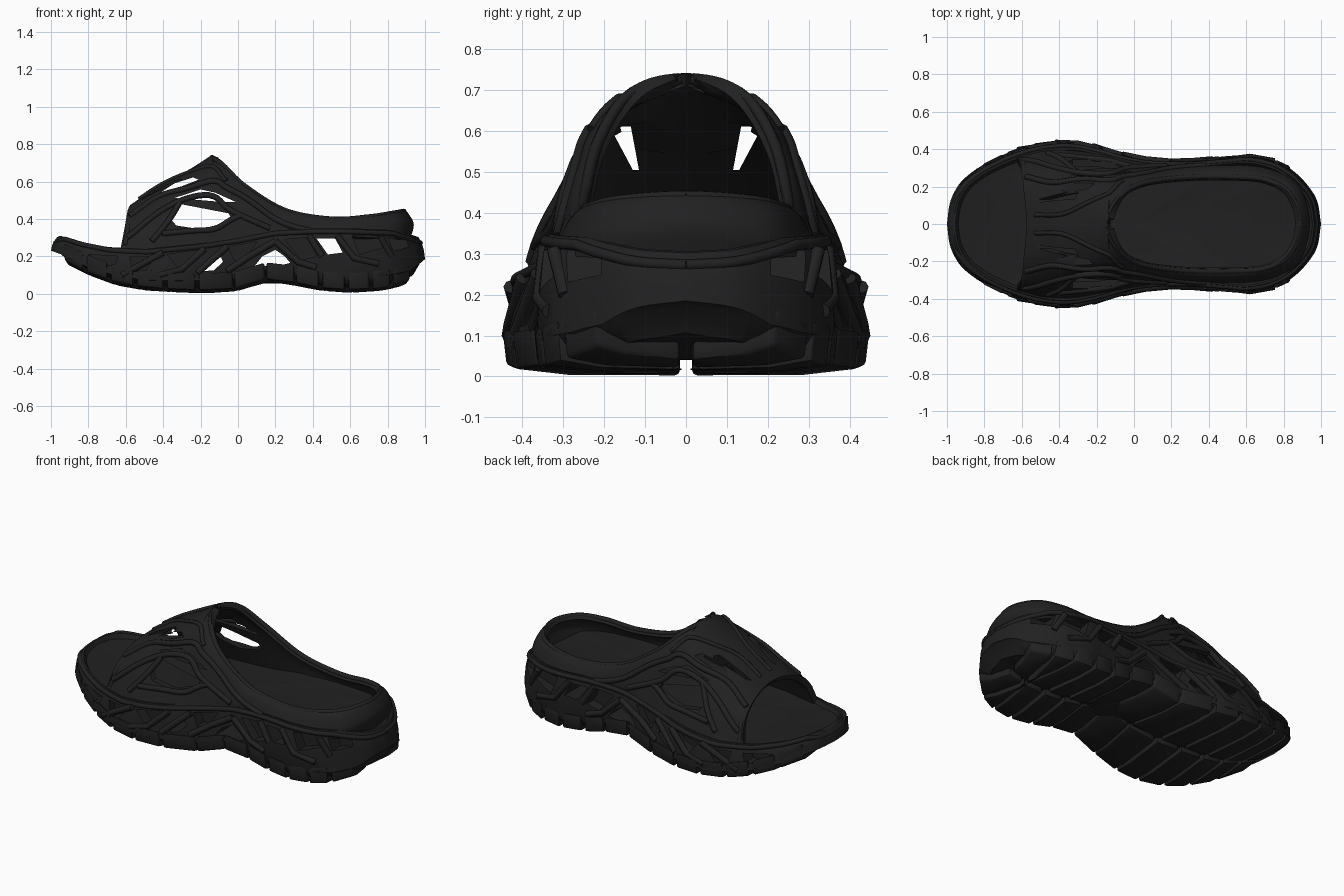
import bpy, bmesh, math
from mathutils import Vector

if "Cube" in bpy.data.objects:
    bpy.data.objects.remove(bpy.data.objects["Cube"])

mat = bpy.data.materials.new("matte_black")
mat.diffuse_color = (0.015, 0.015, 0.015, 1)
mat.use_nodes = True
mat.node_tree.nodes["Principled BSDF"].inputs["Base Color"].default_value = mat.diffuse_color


def lerp(table, x):
    for (a, p), (b, q) in zip(table, table[1:]):
        if x <= b:
            return p + (q - p) * max(0, (x - a) / (b - a))
    return table[-1][1]


def spline(pts, u, end=None, start=None):
    """Catmull-Rom through vectors; start and end are optional ghost points."""
    n = len(pts)
    i = min(int(u), n - 2)
    t = u - i
    a = pts[i - 1] if i else (start if start is not None else 2 * pts[0] - pts[1])
    b, c = pts[i], pts[i + 1]
    d = pts[i + 2] if i + 2 < n else (end if end is not None else 2 * c - b)
    return 0.5 * (2 * b + (c - a) * t + (2 * a - 5 * b + 4 * c - d) * t * t
                  + (3 * b - a - 3 * c + d) * t ** 3)


def mirrored(v):
    return Vector((v.x, -v.y, v.z))


def add(name, verts, faces, weld=True):
    me = bpy.data.meshes.new(name)
    me.from_pydata([tuple(v) for v in verts], [], faces)
    bm = bmesh.new()
    bm.from_mesh(me)
    if weld:
        bmesh.ops.remove_doubles(bm, verts=bm.verts, dist=0.0008)
    bmesh.ops.recalc_face_normals(bm, faces=bm.faces)
    top = max(bm.faces, key=lambda f: f.calc_center_median().z)
    if top.normal.z < 0:
        bmesh.ops.reverse_faces(bm, faces=bm.faces)
    bm.to_mesh(me)
    bm.free()
    ob = bpy.data.objects.new(name, me)
    bpy.context.collection.objects.link(ob)
    return ob


def finish(ob, angle=35):
    """Bake modifiers or curve to a plain mesh, colour and smooth it."""
    dg = bpy.context.evaluated_depsgraph_get()
    me = bpy.data.meshes.new_from_object(ob.evaluated_get(dg))
    name = ob.name
    bpy.data.objects.remove(ob)
    ob = bpy.data.objects.new(name, me)
    bpy.context.collection.objects.link(ob)
    me.materials.clear()
    me.materials.append(mat)
    bpy.ops.object.select_all(action='DESELECT')
    ob.select_set(True)
    bpy.context.view_layer.objects.active = ob
    bpy.ops.object.shade_smooth_by_angle(angle=math.radians(angle))


def cut(ob, prisms, axis='Y'):
    """Subtract prisms: outline in xz (axis Y) or yz (axis X), from, to."""
    vs, fs = [], []
    for poly, a, b in prisms:
        o, n = len(vs), len(poly)
        for e in (a, b):
            vs += [(p, e, z) if axis == 'Y' else (e, p, z) for p, z in poly]
        fs += [list(range(o, o + n)), list(range(o + n, o + 2 * n))]
        fs += [(o + i, o + (i + 1) % n, o + n + (i + 1) % n, o + n + i) for i in range(n)]
    c = add(ob.name + "_cutter", vs, fs)
    c.hide_render = True
    m = ob.modifiers.new("cut", 'BOOLEAN')
    m.object, m.solver = c, 'EXACT'
    return c


def tubes(name, paths, radius):
    """Rounded ridges along paths, repeated on both sides."""
    cu = bpy.data.curves.new(name, 'CURVE')
    cu.dimensions, cu.bevel_depth, cu.bevel_resolution, cu.use_fill_caps = '3D', radius, 2, True
    for path in paths:
        for s in (1, -1):
            sp = cu.splines.new('POLY')
            sp.points.add(len(path) - 1)
            for p, v in zip(sp.points, path):
                p.co = (v[0], s * v[1], v[2], 1)
    ob = bpy.data.objects.new(name, cu)
    bpy.context.collection.objects.link(ob)
    finish(ob, 60)


# Plan outline, underside height and rim height along the length
WIDTH = [(-1, 0), (-.985, .11), (-.95, .19), (-.9, .25), (-.8, .32), (-.65, .39), (-.5, .432),
         (-.35, .442), (-.2, .415), (-.05, .37), (.1, .345), (.3, .34), (.5, .355), (.62, .365),
         (.75, .34), (.85, .285), (.93, .205), (.98, .12), (1, 0)]
UNDER = [(-1, .21), (-.9, .15), (-.8, .10), (-.65, .045), (-.5, .018), (-.3, .006), (-.1, .0),
         (0, .015), (.1, .055), (.2, .07), (.3, .045), (.42, .018), (.6, .005), (.75, .015),
         (.85, .03), (.93, .065), (1, .15)]
RIM = [(-1, .29), (-.95, .31), (-.85, .28), (-.7, .25), (-.5, .24), (-.2, .27), (0, .30),
       (.2, .34), (.4, .35), (.6, .35), (.85, .34), (.93, .315), (1, .29)]

# Sole: stacked outline rings from underside, up the sidewall, into the footbed
half = [Vector(p) for p in WIDTH]
side = [spline(half, i / 5) for i in range(5 * (len(half) - 1) + 1)]
loop = [(p.x, max(p.y, 0)) for p in side] + [(p.x, -max(p.y, 0)) for p in side[-2:0:-1]]
RINGS = [(.97, 0, .03), (.6, 0, .03), (.3, 0, .03), (.06, 0, .03), (.02, 0, .05), (0, .25, .0),
         (.006, .6, 0), (.018, .85, 0), (.034, 1, 0), (.045, 1, 0), (.06, 1, -.022),
         (.3, 1, -.03), (.6, 1, -.03), (.97, 1, -.03)]
verts, faces, n = [], [], len(loop)
for d, f, off in RINGS:
    sx, sy = 1 - d, 1 - (2.3 * d if d < .1 else .2 + .8 * (d - .1) / .9)
    for x, y in loop:
        x *= sx
        lo, hi = lerp(UNDER, x), lerp(RIM, x)
        verts.append((x, y * sy, lo + (hi - lo) * f + off))
for r in range(len(RINGS) - 1):
    faces += [(r * n + i, r * n + (i + 1) % n, (r + 1) * n + (i + 1) % n, (r + 1) * n + i)
              for i in range(n)]
faces += [list(range(n)), list(range((len(RINGS) - 1) * n, len(RINGS) * n))]
sole = add("sole", verts, faces, weld=False)

# Tunnels through the sole and shallow pockets in its sidewalls
tunnels = [[(-.20, .12), (-.15, .18), (-.09, .195), (-.08, .17), (-.13, .125)],
           [(.09, .15), (.13, .2), (.2, .235), (.25, .2), (.28, .165), (.2, .145)],
           [(.42, .295), (.52, .295), (.56, .22), (.48, .21)]]
pockets = [[(-.80, .21), (-.64, .2), (-.66, .15), (-.72, .15)],
           [(-.58, .2), (-.44, .2), (-.50, .12), (-.56, .12)],
           [(-.38, .21), (-.2, .235), (-.25, .17), (-.32, .14)],
           [(-.05, .25), (.1, .28), (.03, .17), (-.02, .18)],
           [(.25, .29), (.37, .3), (.42, .2), (.34, .18)],
           [(.61, .31), (.74, .315), (.78, .25), (.65, .21)],
           [(.80, .31), (.90, .30), (.92, .25), (.83, .23)]]
prisms = [(p, -1, 1) for p in tunnels]
for p in pockets:
    y = lerp(WIDTH, sum(q[0] for q in p) / 4) - .065
    prisms += [(p, y, 1), (p, -1, -y)]
cutter = cut(sole, prisms)
finish(sole)
bpy.data.objects.remove(cutter)

# Tread lugs: slanted blocks either side of a centre groove, wrapping up the side
spans = [(-.93, -.83), (-.81, -.70), (-.68, -.56), (-.54, -.40), (-.38, -.23), (-.21, -.03),
         (-.02, .14), (.15, .30), (.31, .43), (.45, .57), (.59, .70), (.72, .81), (.83, .92)]
for k, (a, b) in enumerate(spans):
    for s, label in ((1, "left"), (-1, "right")):
        vs, fs = [], []
        for j in range(4):
            f = j / 3
            for x, top in ((a, 0), (b, 0), (b, 1), (a, 1)):
                w = lerp(WIDTH, x)
                xx = x + .05 * (1 - f) * (1 if x < .8 else -1)
                y = .015 + (w * (1.0 + .025 * top) - .015) * f
                z = lerp(UNDER, xx) + (.05 + .06 * (f == 1) if top else .015 * (f == 1))
                vs.append((xx, s * y, z))
        for j in range(3):
            fs += [(4 * j + i, 4 * j + (i + 1) % 4, 4 * j + 4 + (i + 1) % 4, 4 * j + 4 + i)
                   for i in range(4)]
        fs += [(0, 1, 2, 3), (12, 13, 14, 15)]
        lug = add(f"tread_lug_{label}_{k}", vs, fs)
        bv = lug.modifiers.new("bevel", 'BEVEL')
        bv.width, bv.segments = .012, 2
        finish(lug)

# Upper: ribs from the sole edge up to the centre line, then to the collar
RIBS = [[(-.63, .36, .23), (-.605, .305, .36), (-.59, .18, .445), (-.575, 0, .475)],
        [(-.45, .40, .23), (-.43, .325, .40), (-.42, .20, .535), (-.42, 0, .58)],
        [(-.28, .39, .25), (-.27, .315, .42), (-.26, .205, .605), (-.26, 0, .665)],
        [(-.14, .37, .26), (-.13, .305, .43), (-.13, .20, .65), (-.14, 0, .742)],
        [(-.02, .345, .28), (-.04, .305, .42), (-.06, .24, .59), (-.085, .13, .71)],
        [(.12, .325, .30), (.1, .30, .41), (.08, .26, .52), (.03, .21, .595)],
        [(.28, .315, .31), (.27, .305, .37), (.26, .28, .43), (.25, .245, .46)],
        [(.5, .32, .31), (.5, .31, .345), (.5, .285, .39), (.5, .25, .413)],
        [(.72, .305, .30), (.72, .29, .345), (.71, .265, .4), (.7, .235, .425)],
        [(.87, .21, .29), (.88, .205, .35), (.86, .19, .41), (.83, .16, .445)],
        [(.92, 0, .29), (.94, 0, .37), (.91, 0, .43), (.885, 0, .455)]]
rails = [[Vector(r[j]) for r in RIBS] for j in range(4)]


def skin(u, t):
    pts = [spline(rail, u, mirrored(rail[-2])) for rail in rails[:3]]
    top = rails[3]
    if u <= 3:
        pts.append(spline(top[:4], u))
    else:
        pts.append(spline(top[3:], u - 3, mirrored(top[-2]), mirrored(top[4])))
    for p in pts:
        p.y = max(p.y, 0)
    v = spline(pts, t, mirrored(pts[2]) if u <= 3 else None)
    v.y = max(v.y, 0)
    return v


NU, NT = 80, 12
verts, faces = [], []
for s in (1, -1):
    o = len(verts)
    for i in range(NU + 1):
        for j in range(NT + 1):
            v = skin(i * 10 / NU, j * 3 / NT)
            verts.append((v.x, s * v.y, v.z))
    for i in range(NU):
        for j in range(NT):
            q = o + i * (NT + 1) + j
            faces.append((q, q + 1, q + NT + 2, q + NT + 1)[::s])
upper = add("upper", verts, faces)
so = upper.modifiers.new("thickness", 'SOLIDIFY')
so.thickness, so.offset = .035, -1
cutters = [cut(upper, [(p, -1, 1) for p in (
    [(-.36, .40), (-.31, .48), (-.18, .455), (-.05, .43), (-.03, .39), (-.2, .345), (-.33, .365)],
    [(-.34, .512), (-.2, .558), (-.12, .54), (-.01, .49), (-.1, .492)],
    [(-.41, .545), (-.34, .59), (-.24, .622), (-.21, .61), (-.3, .575)])])]
# slots facing the toe, either side of the centre
slots = [[(.115, .505), (.13, .505), (.178, .595), (.165, .612), (.135, .612)]]
cutters.append(cut(upper, [([(s * y, z) for y, z in p], -.8, -.24)
                           for p in slots for s in (1, -1)], 'X'))
finish(upper, 40)
for c in cutters:
    bpy.data.objects.remove(c)


# Raised straps, collar roll and toe edge on the upper
def trace(keys, steps=6):
    ks = [Vector(k) for k in keys]
    return [skin(*spline(ks, i / steps)) for i in range(steps * (len(ks) - 1) + 1)]


tubes("upper_strap", [trace(k) for k in (
    [(.15, .5), (.9, 1.15), (1.8, 1.45), (3, 1.4), (4.2, 1.1), (5.4, .5)],
    [(.1, 1.5), (.9, 1.85), (1.9, 1.75), (3, 1.75), (4.5, 1.8), (5.6, 1.2), (6.5, .6)],
    [(.9, .3), (1.3, .8), (1.7, 1.4)],
    [(1.2, .5), (2.2, .5), (3.2, .55), (4.4, 1.0)])], .016)
tubes("centre_strap", [trace([(.3, 2.75), (1.2, 2.75), (2, 2.5), (3, 2.2), (4, 2.1)])], .012)
tubes("collar_roll", [[skin(3 + i * 7 / 60, 2.93) + Vector((0, 0, -.012)) for i in range(61)]], .014)
tubes("toe_opening_edge", [[skin(.04, .3 + i * 2.7 / 20) + Vector((.012, 0, -.012)) for i in range(21)]], .014)

# Sidewall trim line and diagonal struts
tubes("rim_trim", [[(p.x * .975, max(p.y, 0) * .94, lerp(RIM, p.x) - .018) for p in side]], .014)
struts = [[(-.62, .1), (-.4, .22)], [(-.42, .1), (-.3, .13), (-.18, .24)], [(-.22, .11), (-.06, .25)],
          [(-.06, .12), (.06, .2), (.2, .28)], [(.2, .28), (.32, .17), (.42, .14)],
          [(.38, .31), (.45, .2)], [(.53, .31), (.62, .19), (.75, .16)], [(.76, .31), (.82, .2)]]
tubes("side_strut", [[(x, lerp(WIDTH, x) * (.99 - .13 * max(0, z - .12)), z) for x, z in st]
                     for st in struts], .018)
